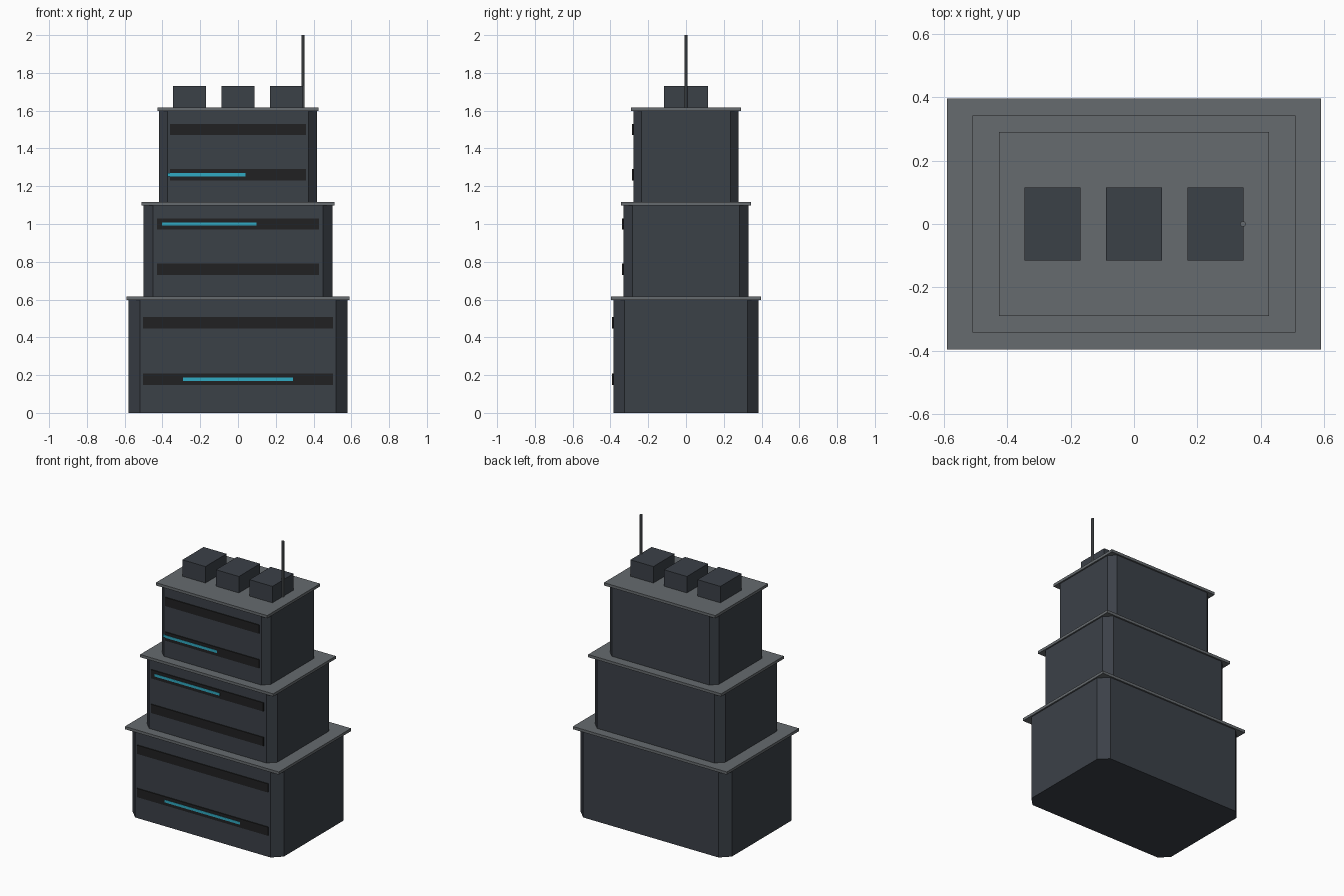
import bpy, math

if "Cube" in bpy.data.objects:
    bpy.data.objects.remove(bpy.data.objects["Cube"])


def mat(name, rgb):
    m = bpy.data.materials.new(name)
    m.diffuse_color = (*rgb, 1)
    m.use_nodes = True
    m.node_tree.nodes["Principled BSDF"].inputs["Base Color"].default_value = m.diffuse_color
    return m


WALL = mat("dark slate", (0.044, 0.052, 0.064))
TRIM = mat("mid grey", (0.132, 0.145, 0.156))
GLASS = mat("near black", (0.015, 0.015, 0.016))
GLOW = mat("cyan glow", (0.03, 0.40, 0.54))


def build(name, verts, faces, material):
    me = bpy.data.meshes.new(name)
    me.from_pydata(verts, [], faces)
    me.materials.append(material)
    ob = bpy.data.objects.new(name, me)
    bpy.context.collection.objects.link(ob)
    return ob


def prism(name, outline, z0, z1, material):
    """Extrude a counter-clockwise outline from z0 to z1."""
    n = len(outline)
    verts = [(x, y, z) for z in (z0, z1) for x, y in outline]
    faces = [tuple(range(n))[::-1], tuple(range(n, 2 * n))]
    faces += [(i, (i + 1) % n, n + (i + 1) % n, n + i) for i in range(n)]
    return build(name, verts, faces, material)


def box(name, x0, x1, y0, y1, z0, z1, material):
    return prism(name, [(x0, y0), (x1, y0), (x1, y1), (x0, y1)], z0, z1, material)


def chamfered(hx, hy, c):
    return [(-hx + c, -hy), (hx - c, -hy), (hx, -hy + c), (hx, hy - c),
            (hx - c, hy), (-hx + c, hy), (-hx, hy - c), (-hx, -hy + c)]


# half width, half depth, chamfer, bottom, top, band half width, band heights, glow (x0, x1, z)
tiers = [
    (0.58, 0.385, 0.06, 0.0, 0.60, 0.502, (0.178, 0.478), (-0.29, 0.29, 0.178)),
    (0.50, 0.332, 0.05, 0.61, 1.10, 0.43, (0.76, 1.00), (-0.402, 0.098, 1.00)),
    (0.417, 0.279, 0.043, 1.11, 1.60, 0.359, (1.26, 1.50), (-0.374, 0.04, 1.26)),
]
for i, (hx, hy, c, z0, z1, bw, bands, (g0, g1, gz)) in enumerate(tiers, 1):
    # tier body with cut corners, and its overhanging roof slab
    prism(f"tier_{i}", chamfered(hx, hy, c), z0, z1, WALL)
    sx, sy = hx + 0.01, hy + 0.011
    box(f"roof_slab_{i}", -sx, sx, -sy, sy, z1 - 0.003, z1 + 0.016, TRIM)
    # window bands and light strip on the front
    for j, z in enumerate(bands, 1):
        box(f"window_band_{i}_{j}", -bw, bw, -hy - 0.006, -hy + 0.002,
            z - 0.03, z + 0.03, GLASS)
    box(f"light_strip_{i}", g0, g1, -hy - 0.008, -hy - 0.001,
        gz - 0.009, gz + 0.009, GLOW)

# rooftop units
for k, x in enumerate((-0.257, 0.0, 0.257), 1):
    box(f"roof_unit_{k}", x - 0.088, x + 0.088, -0.116, 0.116, 1.61, 1.73, WALL)

# antenna
ring = [(0.344 + 0.009 * math.cos(a), 0.009 * math.sin(a))
        for a in (math.tau * k / 8 for k in range(8))]
prism("antenna", ring, 1.61, 2.0, TRIM)
